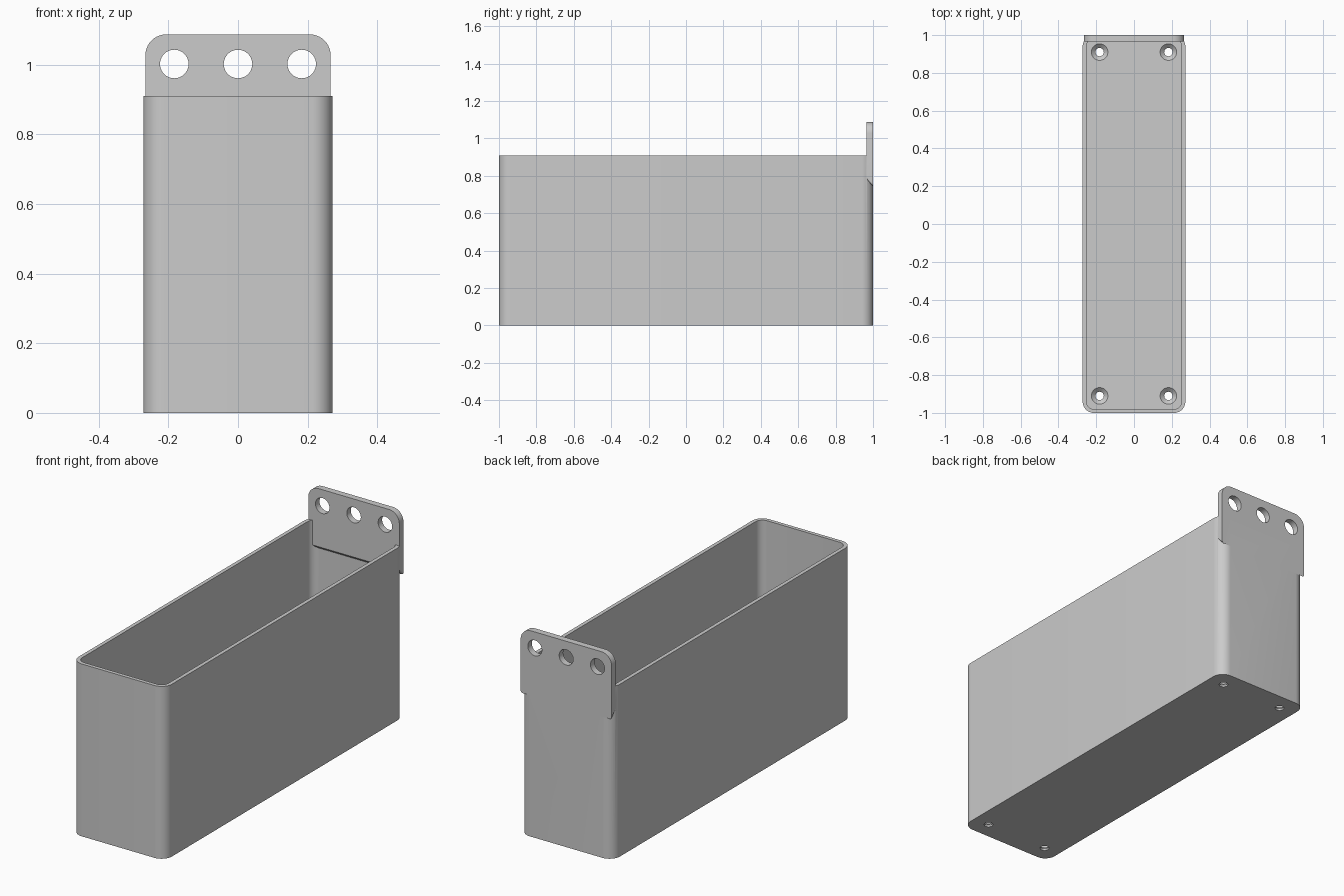
import bpy
import bmesh
from math import sin, cos, pi
from mathutils import Matrix, Vector

cube = bpy.data.objects.get("Cube")
if cube:
    bpy.data.objects.remove(cube, do_unlink=True)

grey = bpy.data.materials.new("plain grey")
grey.use_nodes = True
colour = (0.6, 0.6, 0.6, 1)
grey.diffuse_color = colour
grey.node_tree.nodes["Principled BSDF"].inputs["Base Color"].default_value = colour


def rounded_rect(x0, x1, y0, y1, radii, steps=10):
    """Counter-clockwise outline; radii start at the lower left corner."""
    corners = [(x0, y0, 1, 1), (x1, y0, -1, 1), (x1, y1, -1, -1), (x0, y1, 1, -1)]
    points = []
    for i, (x, y, sx, sy) in enumerate(corners):
        r = radii[i]
        for k in range(steps + 1):
            a = pi + (i + k / steps) * pi / 2
            points.append((x + sx * r + r * cos(a), y + sy * r + r * sin(a)))
    return points


def finish(name, bm):
    bmesh.ops.recalc_face_normals(bm, faces=bm.faces)
    mesh = bpy.data.meshes.new(name)
    bm.to_mesh(mesh)
    bm.free()
    mesh.materials.append(grey)
    obj = bpy.data.objects.new(name, mesh)
    bpy.context.collection.objects.link(obj)
    return obj


def prism(name, outline, place, direction):
    """Extrude an outline, placing each 2D point with the given function."""
    bm = bmesh.new()
    face = bm.faces.new([bm.verts.new(place(*p)) for p in outline])
    out = bmesh.ops.extrude_face_region(bm, geom=[face])
    moved = [v for v in out["geom"] if isinstance(v, bmesh.types.BMVert)]
    bmesh.ops.translate(bm, verts=moved, vec=Vector(direction))
    return finish(name, bm)


def cone(name, centre, r1, r2, depth, rotation=Matrix()):
    bm = bmesh.new()
    bmesh.ops.create_cone(bm, cap_ends=True, segments=40, radius1=r1, radius2=r2,
                          depth=depth, matrix=Matrix.Translation(centre) @ rotation)
    return finish(name, bm)


def combine(target, tool, operation):
    mod = target.modifiers.new(operation.lower(), 'BOOLEAN')
    mod.operation = operation
    mod.solver = 'EXACT'
    mod.object = tool
    bpy.context.view_layer.objects.active = target
    bpy.ops.object.modifier_apply(modifier=mod.name)
    bpy.data.objects.remove(tool, do_unlink=True)


half, height, wall, floor = 0.272, 0.91, 0.02, 0.03

# Open bin body
body = prism("bin_body", rounded_rect(-half, half, -1, 1, [0.06] * 4),
             lambda x, y: (x, y, 0), (0, 0, height))
inner = half - wall
cavity = prism("cavity_cutter", rounded_rect(-inner, inner, wall - 1, 1 - wall, [0.04] * 4),
               lambda x, y: (x, y, floor), (0, 0, height))
combine(body, cavity, 'DIFFERENCE')

# Back hanging tab with a sloped lower edge
tab_front, tab_low = 0.966, 0.745
tab = prism("hanging_tab",
            rounded_rect(-0.266, 0.266, tab_low, 1.087, [0.012, 0.012, 0.06, 0.06]),
            lambda x, z: (x, tab_front, z), (0, 1 - tab_front, 0))
for v in tab.data.vertices:
    if v.co.z < 0.8 and v.co.y < 0.98:
        v.co.z += 0.035
combine(body, tab, 'UNION')

# Three hanging holes
for x in (-0.183, 0, 0.183):
    hole = cone("hanging_hole_cutter", (x, 1, 1.002), 0.041, 0.041, 0.3,
                Matrix.Rotation(pi / 2, 4, 'X'))
    combine(body, hole, 'DIFFERENCE')

# Countersunk screw holes in the floor
for x in (-0.182, 0.182):
    for y in (-0.91, 0.91):
        combine(body, cone("screw_hole_cutter", (x, y, 0), 0.022, 0.022, 0.2), 'DIFFERENCE')
        sink = cone("countersink_cutter", (x, y, floor - 0.01), 0.02, 0.046, 0.024)
        combine(body, sink, 'DIFFERENCE')

# Smooth rounded corners, crisp edges
for obj in bpy.context.selected_objects:
    obj.select_set(False)
body.select_set(True)
bpy.context.view_layer.objects.active = body
bpy.ops.object.shade_smooth_by_angle(angle=pi / 6)
